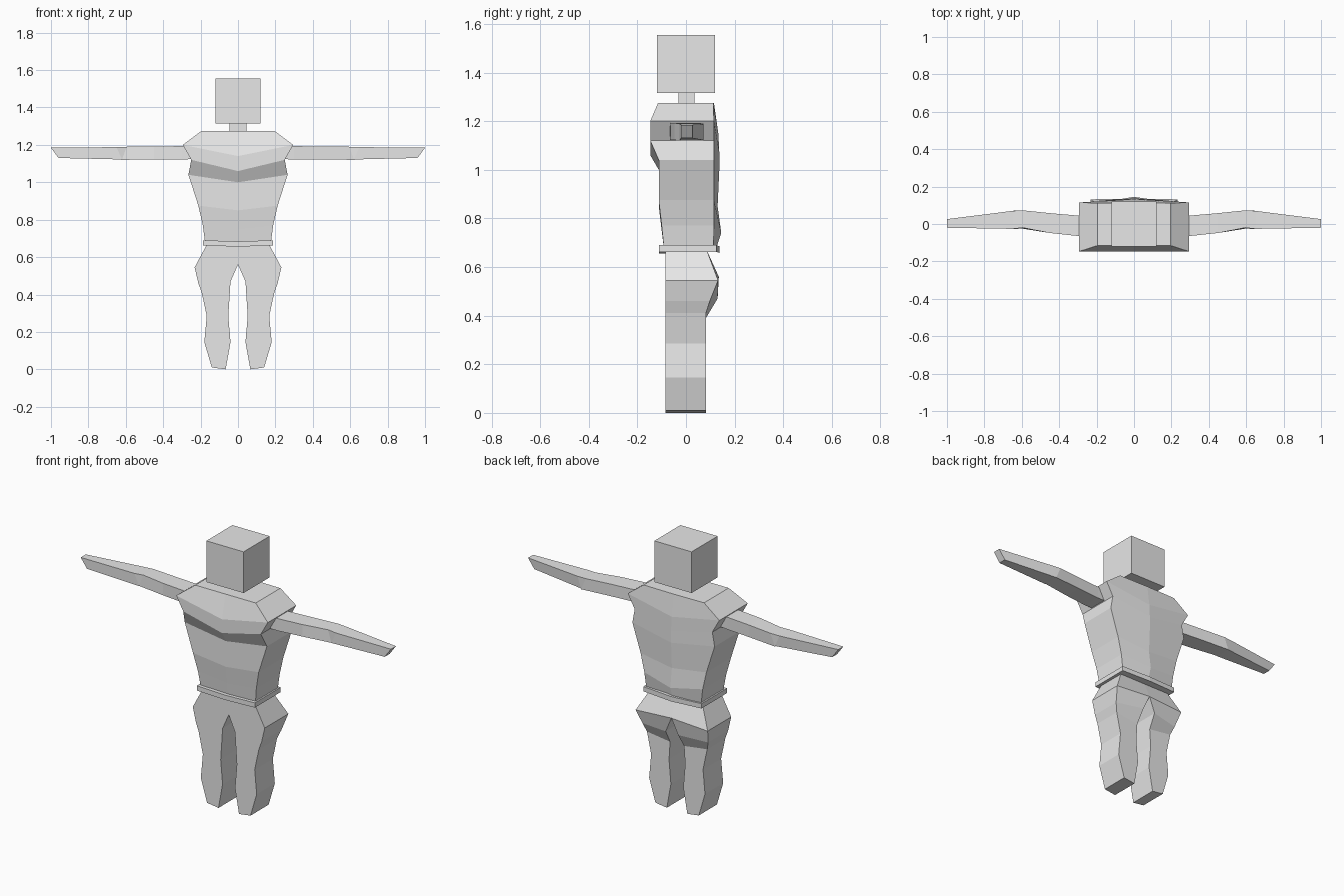
import bpy, bmesh
from mathutils import Vector

grey = bpy.data.materials.new("plain grey")
grey.diffuse_color = (0.8, 0.8, 0.8, 1)


def loft(name, rings):
    """Skin a list of equal-sized point rings into a closed flat-shaded solid."""
    bm = bmesh.new()
    loops = [[bm.verts.new(Vector(p)) for p in ring] for ring in rings]
    n = len(loops[0])
    for a, b in zip(loops, loops[1:]):
        for i in range(n):
            j = (i + 1) % n
            bm.faces.new((a[i], a[j], b[j], b[i]))
    bm.faces.new(loops[0])
    bm.faces.new(loops[-1])
    bmesh.ops.recalc_face_normals(bm, faces=bm.faces)
    mesh = bpy.data.meshes.new(name)
    bm.to_mesh(mesh)
    bm.free()
    mesh.materials.append(grey)
    obj = bpy.data.objects.new(name, mesh)
    bpy.context.collection.objects.link(obj)
    return obj


def box(name, x, y0, y1, z0, z1):
    return loft(name, [[(-x, y0, z), (x, y0, z), (x, y1, z), (-x, y1, z)]
                       for z in (z0, z1)])


def body_ring(x, z, zf, yf, yb, zb, yc):
    """Six-point ring with its own height at the front and back centre."""
    return [(-x, yf, z), (0, yf, zf), (x, yf, z),
            (x, yb, z), (0, yc, zb), (-x, yb, z)]


# Head and neck
box("head", 0.12, -0.12, 0.12, 1.315, 1.555)
box("neck", 0.045, -0.03, 0.035, 1.26, 1.33)

# Torso: half width, side z, front centre z, front y, back y, back centre z, back centre y
loft("torso", [body_ring(*r) for r in (
    (0.195, 1.275, 1.275, -0.115, 0.112, 1.275, 0.115),
    (0.295, 1.20, 1.14, -0.147, 0.115, 1.15, 0.133),
    (0.25, 1.12, 1.06, -0.147, 0.115, 1.07, 0.137),
    (0.265, 1.04, 1.00, -0.112, 0.115, 1.00, 0.137),
    (0.212, 0.875, 0.85, -0.112, 0.115, 0.85, 0.13),
    (0.188, 0.77, 0.75, -0.10, 0.115, 0.74, 0.145),
    (0.175, 0.67, 0.67, -0.09, 0.113, 0.67, 0.122),
)])

# Belt
loft("belt", [body_ring(0.187, z, z - 0.006, -0.112, 0.125, z - 0.004, 0.137)
              for z in (0.662, 0.69)])

# Legs with the hips: inner x, inner z, inner back y, outer x, outer z, outer back y
leg_rows = (
    (0.0, 0.67, 0.085, 0.165, 0.67, 0.085),
    (0.0, 0.56, 0.135, 0.232, 0.545, 0.132),
    (0.04, 0.47, 0.13, 0.212, 0.46, 0.098),
    (0.045, 0.39, 0.082, 0.194, 0.41, 0.082),
    (0.052, 0.285, 0.082, 0.167, 0.285, 0.082),
    (0.04, 0.145, 0.082, 0.18, 0.145, 0.082),
    (0.066, 0.0, 0.082, 0.14, 0.01, 0.082),
)

# Arms: back x, z bottom, z top, front y, back y, and inset of the lower edge
arm_rows = (
    (0.22, 1.125, 1.19, -0.068, 0.04, 0),
    (0.30, 1.122, 1.193, -0.064, 0.045, 0),
    (0.45, 1.122, 1.192, -0.048, 0.058, 0),
    (0.595, 1.12, 1.19, -0.02, 0.073, -0.03),
    (0.65, 1.122, 1.188, -0.026, 0.07, 0.03),
    (1.0, 1.13, 1.185, -0.02, 0.026, 0.04),
)

for side, s in (("left", 1), ("right", -1)):
    loft(side + "_leg", [[(s * xi, -0.085, zi), (s * xo, -0.085, zo),
                          (s * xo, yo, zo), (s * xi, yi, zi)]
                         for xi, zi, yi, xo, zo, yo in leg_rows])
    loft(side + "_arm", [[(s * (x - d), yf, z0), (s * x, yf, z1),
                          (s * x, yb, z1), (s * (x - d), yb, z0)]
                         for x, z0, z1, yf, yb, d in arm_rows])
